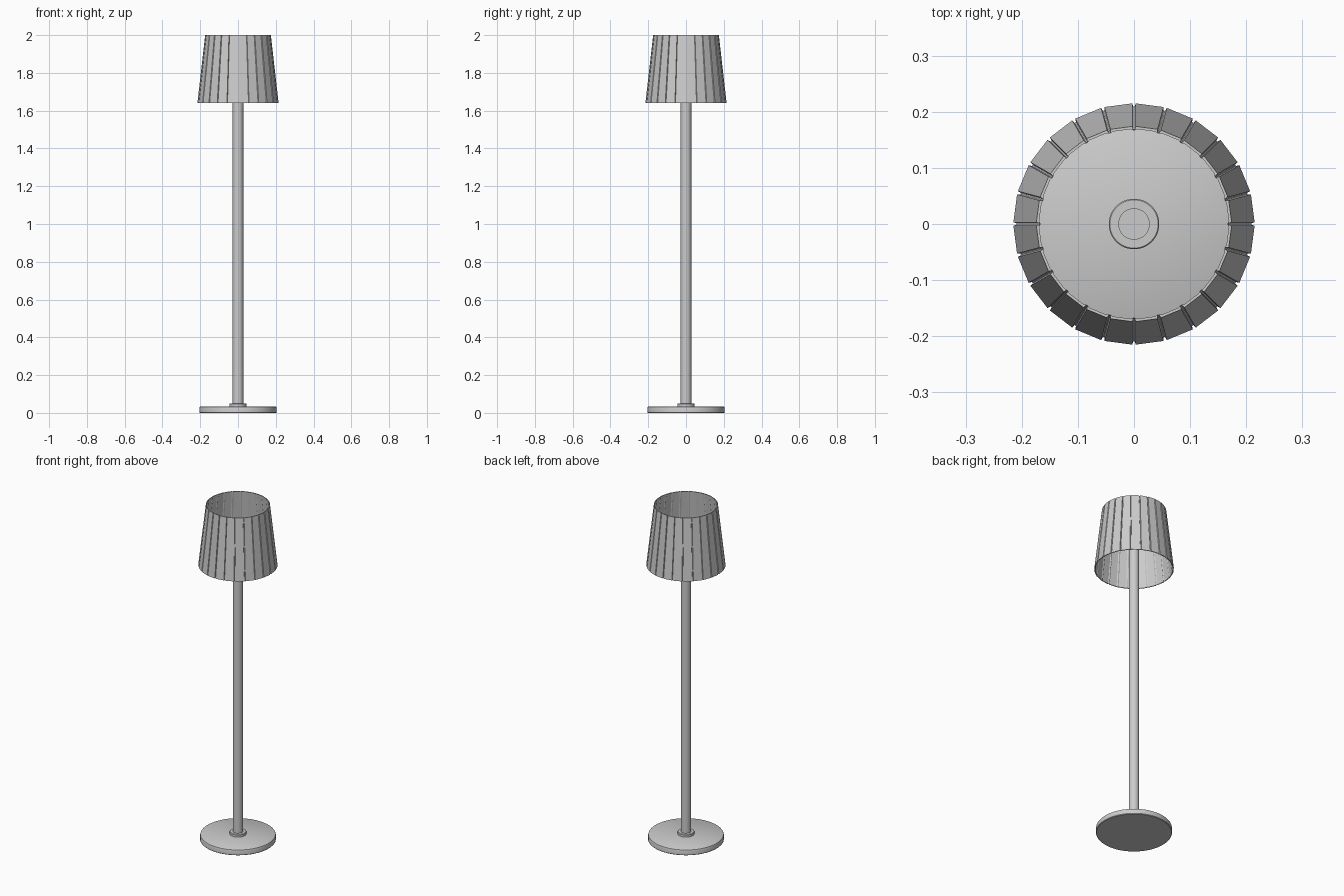
import bpy, bmesh, math

if "Cube" in bpy.data.objects:
    bpy.data.objects.remove(bpy.data.objects["Cube"])


def add_object(name, bm, smooth_angle=None):
    bmesh.ops.recalc_face_normals(bm, faces=bm.faces)
    mesh = bpy.data.meshes.new(name)
    bm.to_mesh(mesh)
    bm.free()
    obj = bpy.data.objects.new(name, mesh)
    bpy.context.collection.objects.link(obj)
    if smooth_angle:
        bpy.ops.object.select_all(action='DESELECT')
        obj.select_set(True)
        bpy.context.view_layer.objects.active = obj
        bpy.ops.object.shade_smooth_by_angle(angle=math.radians(smooth_angle))
    return obj


def bridge(bm, a, b):
    n = len(a)
    for i in range(n):
        j = (i + 1) % n
        bm.faces.new((a[i], a[j], b[j], b[i]))


def turned(name, profile, sides=64):
    """Closed solid of revolution from (radius, z) points, bottom to top."""
    bm = bmesh.new()
    rings = []
    for r, z in profile:
        rings.append([bm.verts.new((r * math.cos(2 * math.pi * i / sides),
                                    r * math.sin(2 * math.pi * i / sides), z))
                      for i in range(sides)])
    for a, b in zip(rings, rings[1:]):
        bridge(bm, a, b)
    bm.faces.new(rings[0][::-1])
    bm.faces.new(rings[-1])
    return add_object(name, bm, 35)


# Weighted foot, collar and pole
turned("base", [(0.202, 0), (0.205, 0.003), (0.205, 0.026),
                (0.203, 0.032), (0.198, 0.035)])
turned("collar", [(0.045, 0.001), (0.045, 0.048), (0.043, 0.05)], 48)
turned("pole", [(0.028, 0.002), (0.028, 1.83)], 48)

# Pleated shade: flat panels separated by narrow grooves, open at both ends
PANELS, GROOVE, WALL = 24, 0.006, 0.004


def shade_ring(bm, radius, z):
    ring = []
    step = 2 * math.pi / PANELS
    gap = 0.003 / radius
    for i in range(PANELS):
        a, b = i * step, (i + 1) * step
        for ang, r in ((a + gap * 0.5, radius - GROOVE), (a + gap, radius),
                       (b - gap, radius), (b - gap * 0.5, radius - GROOVE)):
            ring.append(bm.verts.new((r * math.cos(ang), r * math.sin(ang), z)))
    return ring


def inner_ring(bm, radius, z):
    ring = []
    step = 2 * math.pi / PANELS
    gap = 0.003 / radius
    for i in range(PANELS):
        a, b = i * step, (i + 1) * step
        for ang, r in ((a + gap * 0.5, radius - GROOVE), (a + gap * 2, radius - WALL),
                       (b - gap * 2, radius - WALL), (b - gap * 0.5, radius - GROOVE)):
            r = r - 0.001
            ring.append(bm.verts.new((r * math.cos(ang), r * math.sin(ang), z)))
    return ring


bm = bmesh.new()
loops = [shade_ring(bm, 0.215, 1.64), shade_ring(bm, 0.174, 2.0),
         inner_ring(bm, 0.174, 2.0), inner_ring(bm, 0.215, 1.64)]
for k in range(4):
    bridge(bm, loops[k], loops[(k + 1) % 4])
add_object("lampshade", bm)
